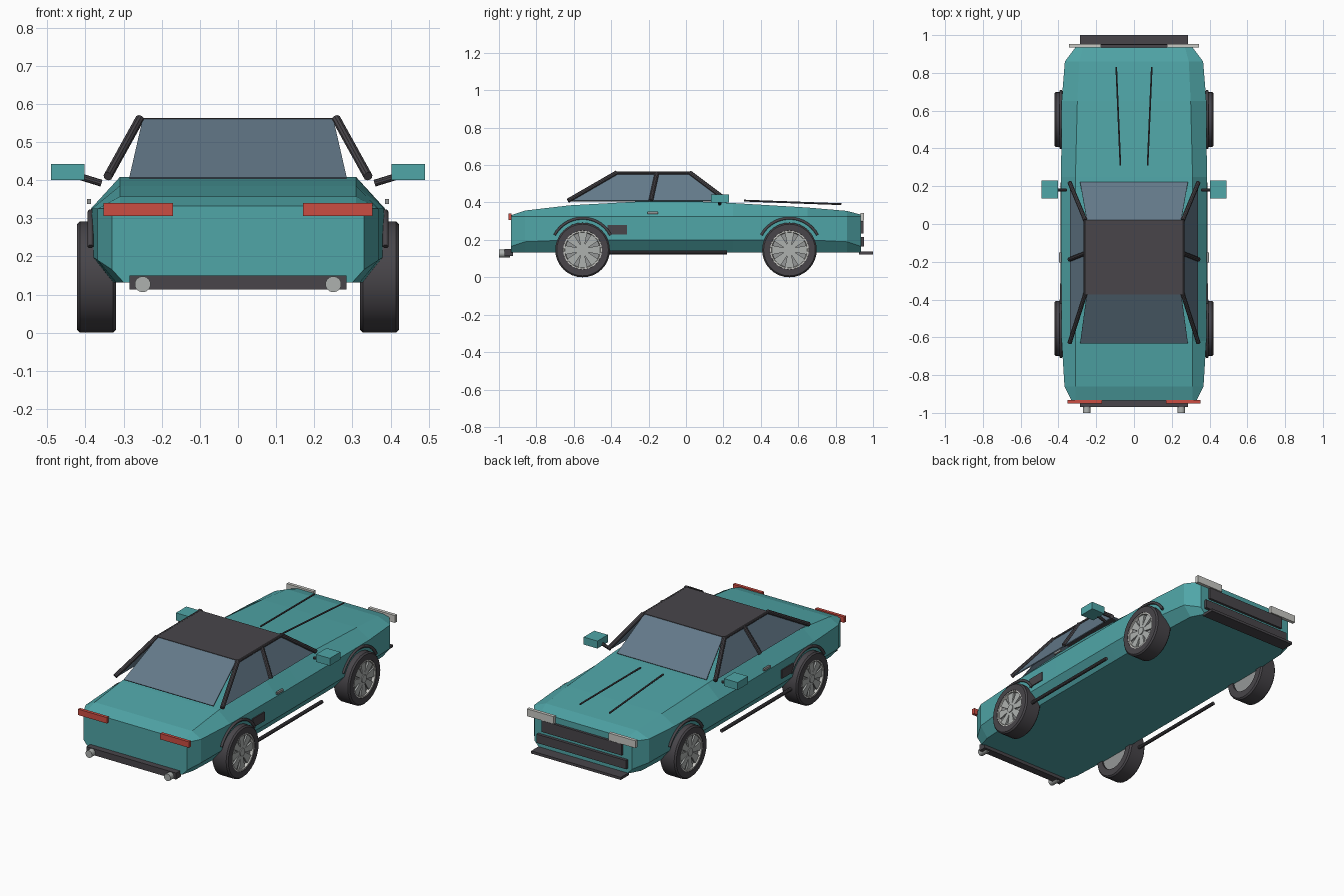
import bpy, bmesh, math
from mathutils import Vector

cube = bpy.data.objects.get("Cube")
if cube:
    bpy.data.objects.remove(cube, do_unlink=True)


def material(name, r, g, b):
    m = bpy.data.materials.new(name)
    m.use_nodes = True
    m.diffuse_color = (r, g, b, 1)
    m.node_tree.nodes["Principled BSDF"].inputs["Base Color"].default_value = (r, g, b, 1)
    return m


TEAL = material("teal paint", 0.08, 0.38, 0.39)
DARK = material("dark trim", 0.065, 0.06, 0.068)
GLASS = material("blue grey glass", 0.125, 0.19, 0.25)
RED = material("red lamp", 0.6, 0.075, 0.055)
METAL = material("wheel metal", 0.42, 0.44, 0.43)
SHADE = material("wheel dish grey", 0.3, 0.31, 0.31)
LAMP = material("pale lamp", 0.58, 0.58, 0.55)


def finish(name, bm, mat, smooth=False):
    bmesh.ops.recalc_face_normals(bm, faces=bm.faces)
    me = bpy.data.meshes.new(name)
    bm.to_mesh(me)
    bm.free()
    me.materials.append(mat)
    ob = bpy.data.objects.new(name, me)
    bpy.context.collection.objects.link(ob)
    if smooth:
        bpy.ops.object.select_all(action="DESELECT")
        ob.select_set(True)
        bpy.context.view_layer.objects.active = ob
        bpy.ops.object.shade_smooth_by_angle(angle=math.radians(35))
    return ob


def box(name, x, y, z, mat):
    """Box from three (low, high) ranges."""
    bm = bmesh.new()
    bmesh.ops.create_cube(bm, size=1)
    for v in bm.verts:
        v.co = [r[0] + (c + 0.5) * (r[1] - r[0]) for c, r in zip(v.co, (x, y, z))]
    return finish(name, bm, mat)


def rod(name, a, b, radius, mat, sides=10):
    a, b = Vector(a), Vector(b)
    bm = bmesh.new()
    bmesh.ops.create_cone(bm, cap_ends=True, segments=sides, radius1=radius,
                          radius2=radius, depth=(b - a).length)
    turn = (b - a).to_track_quat("Z", "Y")
    for v in bm.verts:
        v.co = turn @ v.co + (a + b) / 2
    return finish(name, bm, mat, True)


def panel(name, corners, mat):
    """Thin sheet through the given corners."""
    bm = bmesh.new()
    bm.faces.new([bm.verts.new(c) for c in corners])
    ob = finish(name, bm, mat)
    mod = ob.modifiers.new("thickness", "SOLIDIFY")
    mod.thickness, mod.offset = 0.006, 0
    return ob


def lathe(name, profile, centre, side, mat, steps=32):
    """Spin a closed (x, radius) profile about the axle."""
    bm = bmesh.new()
    rings = []
    for i in range(steps):
        t = 2 * math.pi * i / steps
        rings.append([bm.verts.new((side * x, centre[0] + r * math.sin(t),
                                    centre[1] + r * math.cos(t))) for x, r in profile])
    n = len(profile)
    for i in range(steps):
        p, q = rings[i], rings[(i + 1) % steps]
        for j in range(n):
            k = (j + 1) % n
            bm.faces.new((p[j], p[k], q[k], q[j]))
    return finish(name, bm, mat, True)


# Body shell: y, sill half width, lower bend z, side half width, deck half width, deck z
stations = [(-0.935, 0.30, 0.165, 0.33, 0.31, 0.332),
            (-0.86, 0.32, 0.19, 0.368, 0.31, 0.357),
            (-0.62, 0.33, 0.20, 0.383, 0.31, 0.385),
            (-0.2, 0.33, 0.20, 0.386, 0.31, 0.408),
            (0.0, 0.33, 0.20, 0.386, 0.31, 0.408),
            (0.25, 0.33, 0.20, 0.386, 0.31, 0.397),
            (0.65, 0.33, 0.20, 0.383, 0.30, 0.373),
            (0.86, 0.32, 0.19, 0.366, 0.29, 0.355),
            (0.935, 0.28, 0.165, 0.31, 0.27, 0.335)]
bm = bmesh.new()
loops = []
for y, sill, bend, wide, deck, top in stations:
    half = [(sill, 0.132), (wide, bend), (wide, 0.325), (deck, top)]
    ring = half + [(-x, z) for x, z in reversed(half)]
    loops.append([bm.verts.new((x, y, z)) for x, z in ring])
for p, q in zip(loops, loops[1:]):
    for j in range(len(p)):
        k = (j + 1) % len(p)
        bm.faces.new((p[j], p[k], q[k], q[j]))
bm.faces.new(loops[0])
bm.faces.new(loops[-1])
finish("body_shell", bm, TEAL)

# Cabin roof and end glass
ROOF = 0.558
box("roof_panel", (-0.265, 0.265), (-0.372, 0.022), (0.551, 0.563), DARK)
for name, low_y, high_y, low_z in (("windshield", 0.22, 0.02, 0.4), ("rear_window", -0.63, -0.37, 0.405)):
    panel(name, [(-0.285, low_y, low_z), (0.285, low_y, low_z),
                 (0.25, high_y, ROOF), (-0.25, high_y, ROOF)], GLASS)

# Parts found on both sides
for s, side in ((1, "left"), (-1, "right")):
    panel(side + "_side_window", [(s * 0.335, -0.62, 0.408), (s * 0.335, 0.205, 0.408),
                                  (s * 0.256, 0.02, ROOF), (s * 0.256, -0.37, ROOF)], GLASS)
    for name, foot, head in (("front", 0.22, 0.02), ("middle", -0.188, -0.155), ("rear", -0.63, -0.37)):
        rod(f"{side}_{name}_pillar", (s * 0.341, foot, 0.41), (s * 0.258, head, 0.56), 0.012, DARK)
    rod(side + "_roof_rail", (s * 0.26, -0.37, 0.557), (s * 0.26, 0.02, 0.557), 0.008, DARK)

    # Mirrors, handles, vents and sills
    box(side + "_mirror", sorted((s * 0.403, s * 0.49)), (0.135, 0.23), (0.4, 0.443), TEAL)
    rod(side + "_mirror_arm", (s * 0.358, 0.18, 0.392), (s * 0.41, 0.18, 0.408), 0.009, DARK)
    box(side + "_door_handle", sorted((s * 0.385, s * 0.396)), (-0.205, -0.15), (0.338, 0.351), SHADE)
    box(side + "_side_vent", sorted((s * 0.38, s * 0.391)), (-0.42, -0.315), (0.23, 0.28), DARK)
    rod(side + "_side_skirt", (s * 0.38, -0.41, 0.132), (s * 0.38, 0.22, 0.132), 0.01, DARK)

    # Hood strips, lamps and exhausts
    rod(side + "_hood_strip", (s * 0.072, 0.31, 0.41), (s * 0.094, 0.83, 0.391), 0.005, DARK, 6)
    box(side + "_headlight", sorted((s * 0.175, s * 0.345)), (0.934, 0.953), (0.303, 0.345), LAMP)
    box(side + "_taillight", sorted((s * 0.17, s * 0.353)), (-0.95, -0.932), (0.306, 0.34), RED)
    rod(side + "_exhaust", (s * 0.25, -0.94, 0.127), (s * 0.25, -1.0, 0.127), 0.021, METAL, 14)

    # Wheels and arches
    for end, wy in (("front", 0.553), ("rear", -0.553)):
        tag, hub = f"{side}_{end}", (wy, 0.146)
        lathe(tag + "_tire", [(0.32, 0.1), (0.32, 0.138), (0.328, 0.146), (0.414, 0.146),
                              (0.422, 0.138), (0.422, 0.104), (0.405, 0.1)], hub, s, DARK)
        lathe(tag + "_rim_ring", [(0.39, 0.09), (0.39, 0.104), (0.42, 0.104), (0.42, 0.096)], hub, s, LAMP)
        rod(tag + "_rim_dish", (s * 0.33, *hub), (s * 0.404, *hub), 0.1, SHADE, 32)
        rod(tag + "_hub_cap", (s * 0.39, *hub), (s * 0.418, *hub), 0.022, METAL, 16)
        bm = bmesh.new()
        for i in range(8):
            t = 2 * math.pi * i / 8
            tip, edge = Vector((0, math.sin(t), math.cos(t))), Vector((0, math.cos(t), -math.sin(t)))
            mid = Vector((0, *hub))
            quad = [tip * r + edge * w for r, w in ((0.015, -0.009), (0.1, -0.026), (0.1, 0.026), (0.015, 0.009))]
            out, back = ([bm.verts.new(mid + c + Vector((s * x, 0, 0))) for c in quad] for x in (0.413, 0.4))
            bm.faces.new(out)
            for j in range(4):
                k = (j + 1) % 4
                bm.faces.new((out[j], back[j], back[k], out[k]))
            bm.faces.new(back)
        finish(tag + "_spokes", bm, METAL)

        curve = bpy.data.curves.new(tag + "_arch", "CURVE")
        curve.dimensions, curve.bevel_depth, curve.bevel_resolution = "3D", 0.008, 1
        curve.use_fill_caps = True
        spline = curve.splines.new("POLY")
        spline.points.add(14)
        for i, p in enumerate(spline.points):
            t = math.radians(-62 + 124 * i / 14)
            p.co = (s * 0.387, wy + 0.17 * math.sin(t), hub[1] + 0.17 * math.cos(t), 1)
        curve.materials.append(DARK)
        bpy.context.collection.objects.link(bpy.data.objects.new(tag + "_arch", curve))

# Nose and tail trim
box("grille", (-0.255, 0.255), (0.93, 0.949), (0.235, 0.3), DARK)
box("front_bumper", (-0.285, 0.285), (0.925, 0.952), (0.165, 0.215), DARK)
box("front_splitter", (-0.285, 0.285), (0.925, 1.0), (0.122, 0.137), DARK)
box("rear_bumper", (-0.285, 0.285), (-0.97, -0.925), (0.113, 0.15), DARK)
